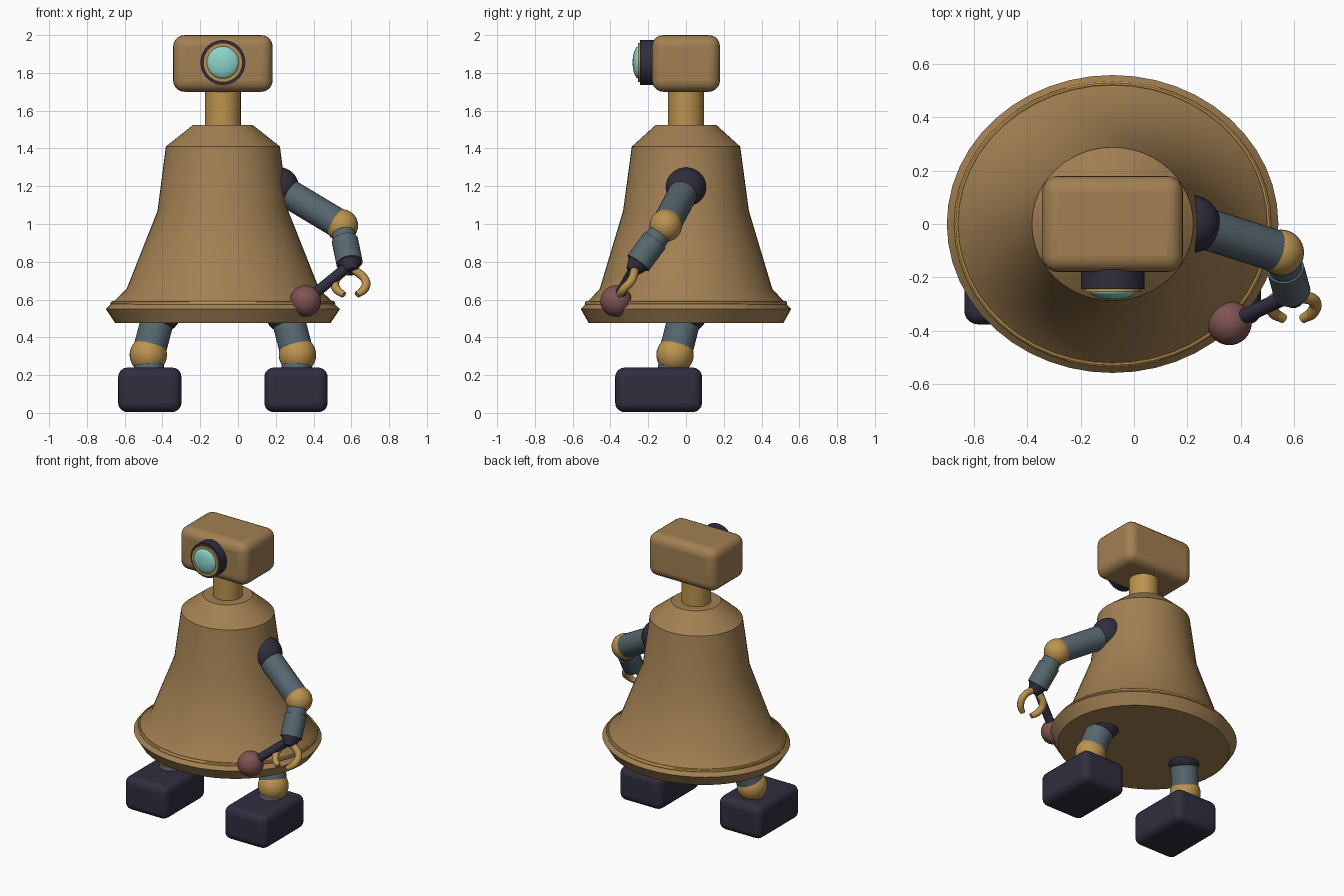
import bpy, bmesh, math
from mathutils import Vector

cube = bpy.data.objects.get("Cube")
if cube:
    bpy.data.objects.remove(cube, do_unlink=True)


def material(name, rgb):
    m = bpy.data.materials.new(name)
    m.use_nodes = True
    m.diffuse_color = (*rgb, 1)
    m.node_tree.nodes["Principled BSDF"].inputs["Base Color"].default_value = (*rgb, 1)
    return m


BRONZE = material("bronze", (0.36, 0.215, 0.085))
BRASS = material("brass", (0.50, 0.29, 0.075))
STEEL = material("steel_grey", (0.093, 0.133, 0.156))
DARK = material("dark_metal", (0.03, 0.027, 0.048))
GLASS = material("lens_glass", (0.26, 0.66, 0.59))
ROSE = material("rose", (0.21, 0.085, 0.085))

CX = -0.08  # body axis
parts = []


def finish(name, mat):
    ob = bpy.context.object
    ob.name = name
    ob.data.materials.append(mat)
    parts.append(ob)
    return ob


def ball(name, loc, r, mat, scale=(1, 1, 1)):
    bpy.ops.mesh.primitive_uv_sphere_add(segments=32, ring_count=16, radius=r, location=loc)
    ob = finish(name, mat)
    ob.scale = scale
    return ob


def rod(name, a, b, r1, mat, r2=None):
    """Cylinder or cone between two points."""
    a, b = Vector(a), Vector(b)
    bpy.ops.mesh.primitive_cone_add(vertices=32, radius1=r1, radius2=r1 if r2 is None else r2,
                                    depth=(b - a).length, location=(a + b) / 2)
    ob = finish(name, mat)
    ob.rotation_euler = (b - a).to_track_quat('Z', 'Y').to_euler()
    return ob


def rounded_box(name, loc, size, bevel, mat):
    bpy.ops.mesh.primitive_cube_add(size=1, location=loc)
    ob = finish(name, mat)
    for v in ob.data.vertices:
        v.co = [c * s for c, s in zip(v.co, size)]
    mod = ob.modifiers.new("round", 'BEVEL')
    mod.width, mod.segments = bevel, 5
    return ob


def loft(name, rings, mat, n=48):
    """Stack of elliptical rings (z, x radius, y radius), capped at both ends."""
    bm = bmesh.new()
    loops = []
    for z, rx, ry in rings:
        loops.append([bm.verts.new((rx * math.cos(t), ry * math.sin(t), z))
                      for t in (math.tau * i / n for i in range(n))])
    for lo, hi in zip(loops, loops[1:]):
        for i in range(n):
            j = (i + 1) % n
            bm.faces.new((lo[i], lo[j], hi[j], hi[i]))
    bm.faces.new(loops[0][::-1])
    bm.faces.new(loops[-1])
    mesh = bpy.data.meshes.new(name)
    bm.to_mesh(mesh)
    bm.free()
    ob = bpy.data.objects.new(name, mesh)
    ob.location.x = CX
    bpy.context.collection.objects.link(ob)
    bpy.context.view_layer.objects.active = ob
    return finish(name, mat)


def tube(name, points, r, mat):
    """Curved finger swept along a smooth path, with a tapered tip."""
    cu = bpy.data.curves.new(name, 'CURVE')
    cu.dimensions = '3D'
    cu.bevel_depth, cu.bevel_resolution, cu.use_fill_caps = r, 4, True
    sp = cu.splines.new('BEZIER')
    sp.bezier_points.add(len(points) - 1)
    for i, (bp, p) in enumerate(zip(sp.bezier_points, points)):
        bp.co = p
        bp.handle_left_type = bp.handle_right_type = 'AUTO'
        bp.radius = 0.75 if i == len(points) - 1 else 1
    ob = bpy.data.objects.new(name, cu)
    bpy.context.collection.objects.link(ob)
    bpy.ops.object.select_all(action='DESELECT')
    ob.select_set(True)
    bpy.context.view_layer.objects.active = ob
    bpy.ops.object.convert(target='MESH')
    return finish(name, mat)


# Bell-shaped body with a thin brass band above the rim
loft("bell_body", [(0.475, 0.57, 0.515), (0.55, 0.62, 0.557), (0.656, 0.51, 0.457),
                   (1.07, 0.346, 0.333), (1.41, 0.302, 0.287), (1.525, 0.157, 0.16)], BRONZE)
bpy.ops.mesh.primitive_torus_add(major_segments=48, minor_segments=10, major_radius=0.583,
                                 minor_radius=0.012, location=(CX, 0, 0.58))
finish("rim_band", BRASS).scale = (1, 0.9, 1)

# Neck and head
rod("neck", (CX, 0, 1.5), (CX, 0, 1.73), 0.095, BRASS)
rounded_box("head", (CX, 0, 1.85), (0.527, 0.36, 0.3), 0.06, BRONZE)

# Eye
EZ = 1.855
rod("eye_housing", (CX, -0.15, EZ), (CX, -0.243, EZ), 0.119, DARK)
rod("eye_ring", (CX, -0.2, EZ), (CX, -0.254, EZ), 0.104, BRASS)
ball("eye_lens", (CX, -0.25, EZ), 0.086, GLASS, (1, 0.38, 1))

# Legs
for side, s in (("right", -1), ("left", 1)):
    hip = (CX + s * 0.335, 0.0, 0.535)
    knee = (CX + s * 0.395, -0.058, 0.307)
    ankle = (CX + s * 0.388, -0.075, 0.2)
    ball(side + "_hip", hip, 0.115, DARK)
    rod(side + "_thigh", hip, knee, 0.088, STEEL)
    ball(side + "_knee", knee, 0.099, BRASS)
    rod(side + "_shin", knee, ankle, 0.08, STEEL)
    rounded_box(side + "_foot", (CX + s * 0.387, -0.145, 0.122), (0.335, 0.46, 0.236), 0.05, DARK)

# Left arm
shoulder, elbow, wrist = Vector((0.215, 0, 1.193)), Vector((0.55, -0.107, 0.992)), Vector((0.595, -0.27, 0.77))
ball("shoulder", shoulder, 0.108, DARK)
rod("upper_arm", shoulder, elbow, 0.078, STEEL)
ball("elbow", elbow, 0.086, BRASS)
rod("forearm", elbow, elbow.lerp(wrist, 0.9), 0.062, STEEL)
rod("forearm_cuff", elbow.lerp(wrist, 0.36), elbow.lerp(wrist, 0.9), 0.07, STEEL)
rod("wrist", elbow.lerp(wrist, 0.86), elbow.lerp(wrist, 1.1), 0.066, DARK, 0.035)

# Claw fingers, mirrored about the wrist
for side, s in (("inner", -1), ("outer", 1)):
    path = [(0.02, 0.0, -0.01), (0.08, -0.02, -0.07), (0.073, -0.06, -0.115), (0.035, -0.085, -0.145)]
    tube(side + "_finger", [wrist + Vector((s * x, y, z)) for x, y, z in path], 0.023, BRASS)

# Mallet held in the hand
head = Vector((0.357, -0.37, 0.592))
rod("mallet_handle", head, (0.575, -0.27, 0.77), 0.028, DARK)
ball("mallet_head", head, 0.083, ROSE)

# Smooth shading with sharp edges kept
bpy.ops.object.select_all(action='DESELECT')
for ob in parts:
    ob.select_set(True)
bpy.context.view_layer.objects.active = parts[0]
bpy.ops.object.shade_smooth_by_angle(angle=math.radians(35))
